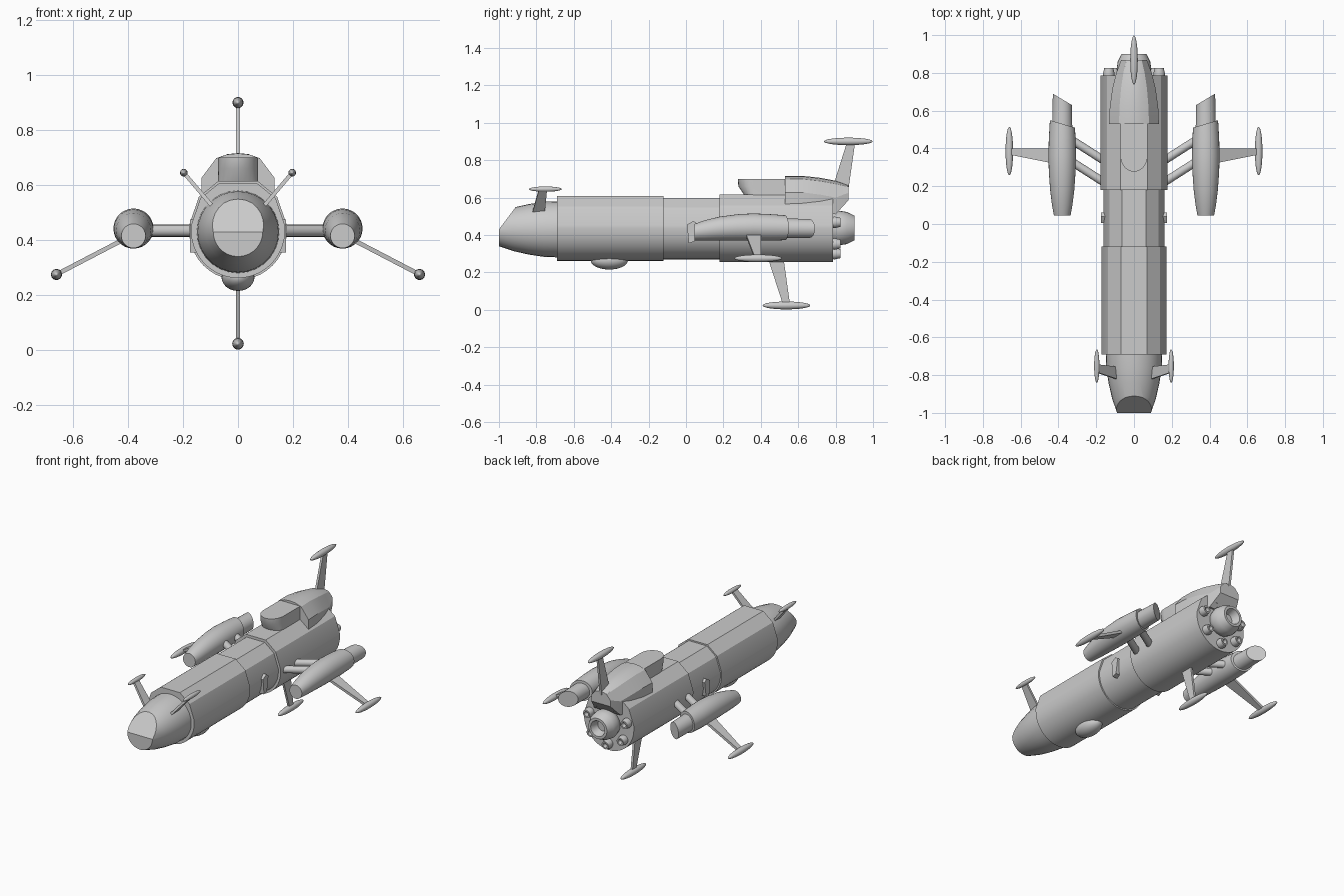
import bpy, bmesh
from math import pi, sin, cos, radians
from mathutils import Vector

cube = bpy.data.objects.get("Cube")
if cube:
    bpy.data.objects.remove(cube, do_unlink=True)

grey = bpy.data.materials.new("hull_grey")
grey.use_nodes = True
grey.diffuse_color = (0.6, 0.6, 0.6, 1)
grey.node_tree.nodes["Principled BSDF"].inputs["Base Color"].default_value = (0.6, 0.6, 0.6, 1)

AXIS = 0.435  # height of the hull axis


def finish(name, bm, angle=25):
    bmesh.ops.recalc_face_normals(bm, faces=bm.faces[:])
    mesh = bpy.data.meshes.new(name)
    bm.to_mesh(mesh)
    bm.free()
    mesh.materials.append(grey)
    obj = bpy.data.objects.new(name, mesh)
    bpy.context.collection.objects.link(obj)
    bpy.ops.object.select_all(action="DESELECT")
    obj.select_set(True)
    bpy.context.view_layer.objects.active = obj
    bpy.ops.object.shade_smooth_by_angle(angle=radians(angle))
    return obj


def loft(name, rings, cut=None, angle=25):
    """Skin closed rings of points, cap both ends, optionally slice by a plane."""
    bm = bmesh.new()
    loops = [[bm.verts.new(p) for p in ring] for ring in rings]
    for a, b in zip(loops, loops[1:]):
        for i in range(len(a)):
            j = (i + 1) % len(a)
            bm.faces.new((a[i], a[j], b[j], b[i]))
    bm.faces.new(loops[0])
    bm.faces.new(loops[-1])
    if cut:
        geom = bm.verts[:] + bm.edges[:] + bm.faces[:]
        res = bmesh.ops.bisect_plane(bm, geom=geom, plane_co=cut[0],
                                     plane_no=cut[1], clear_outer=True)
        edges = [e for e in res["geom_cut"] if isinstance(e, bmesh.types.BMEdge)]
        bmesh.ops.holes_fill(bm, edges=edges, sides=0)
    return finish(name, bm, angle)


def circle(x, y, z, r, n=28):
    return [(x + r * cos(2 * pi * i / n), y, z + r * sin(2 * pi * i / n)) for i in range(n)]


def lathe(name, x, z, profile):
    return loft(name, [circle(x, y, z, r) for y, r in profile])


def ellipsoid(name, centre, radii):
    bm = bmesh.new()
    bmesh.ops.create_uvsphere(bm, u_segments=24, v_segments=16, radius=1)
    for v in bm.verts:
        v.co = Vector(centre) + Vector(c * r for c, r in zip((v.co.x, v.co.z, v.co.y), (radii[0], radii[1], radii[2])))
    return finish(name, bm, 60)


def hull_section(y, w, up, down):
    """Faceted upper half, round lower half."""
    upper = [(1, 0.1), (0.8, 0.68), (0.4, 1), (-0.4, 1), (-0.8, 0.68), (-1, 0.1)]
    pts = [(w * x, y, AXIS + up * z) for x, z in upper]
    n = 20
    pts += [(-w * cos(pi * i / n), y, AXIS - down * sin(pi * i / n)) for i in range(n + 1)]
    return pts


def fin(name, root, tip, thick, pod_len, pod_r):
    """Tapered blade between (x, z, y0, y1) stations, ending in a slender pod."""
    (x0, z0, a0, b0), (x1, z1, a1, b1) = root, tip
    n = Vector((z1 - z0, 0, x0 - x1)).normalized() * thick / 2
    rings = []
    for x, z, a, b in (root, tip):
        p, q = Vector((x, a, z)), Vector((x, b, z))
        rings.append([p + n, q + n, q - n, p - n])
    loft(name + "_blade", rings)
    return lambda y: ellipsoid(name + "_pod", (x1, y, z1), (pod_r, pod_len / 2, pod_r))


# Main hull: three stepped segments
for name, y0, y1, w, up, down in (
        ("forward_hull", -0.69, -0.12, 0.171, 0.172, 0.173),
        ("middle_hull", -0.13, 0.2, 0.162, 0.163, 0.165),
        ("aft_hull", 0.18, 0.785, 0.178, 0.18, 0.18)):
    loft(name, [hull_section(y, w, up, down) for y in (y0, y1)])

# Nose with an angled windscreen cut
nose = ((-0.68, 0.15), (-0.76, 0.147), (-0.84, 0.135), (-0.92, 0.117), (-1.0, 0.09))
loft("nose", [circle(0, y, 0.43, r) for y, r in nose],
     cut=((0, -1.0, 0.43), (0, -0.12, 0.09)))

# Belly blister
ellipsoid("belly_blister", (0, -0.41, 0.265), (0.06, 0.1, 0.05))

# Engine bells: one large, seven small around it
lathe("main_engine", 0, 0.437, ((0.76, 0.06), (0.79, 0.084), (0.82, 0.092), (0.86, 0.086),
                                (0.9, 0.066), (0.9, 0.05), (0.85, 0.034)))
for i in range(7):
    a = -pi / 2 + 2 * pi * i / 7
    lathe("small_engine_%d" % (i + 1), 0.137 * cos(a), 0.437 + 0.137 * sin(a),
          ((0.77, 0.026), (0.795, 0.031), (0.825, 0.024), (0.825, 0.015), (0.8, 0.01)))

# Dorsal fairing, narrowing toward the tail
shape = [(-1, 0), (-1, 0.5), (-0.6, 0.9), (-0.3, 0.98), (0, 1),
         (0.3, 0.98), (0.6, 0.9), (1, 0.5), (1, 0)]
rings = []
for y, w, base, top in ((0.53, 0.132, 0.54, 0.715), (0.62, 0.128, 0.54, 0.716), (0.72, 0.114, 0.525, 0.705),
                        (0.8, 0.094, 0.51, 0.69), (0.868, 0.068, 0.585, 0.665)):
    rings.append([(w * x, y, base + (top - base) * z) for x, z in shape])
loft("dorsal_fairing", rings, angle=22)

# Rounded housing ahead of the fairing
rings = []
for z, front in ((0.56, 0.335), (0.6, 0.32), (0.66, 0.28), (0.7, 0.277)):
    arc = [(-0.072 * cos(pi * i / 12), 0.36 - (0.36 - front) * sin(pi * i / 12), z) for i in range(13)]
    rings.append(arc + [(0.072, 0.56, z), (-0.072, 0.56, z)])
loft("dorsal_housing", rings, angle=35)

# Tail and belly fins
fin("dorsal_fin", (0, 0.64, 0.78, 0.868), (0, 0.9, 0.862, 0.905), 0.014, 0.26, 0.02)(0.868)
fin("belly_fin", (0, 0.27, 0.44, 0.522), (0, 0.023, 0.52, 0.557), 0.014, 0.255, 0.021)(0.537)

for s, side in ((1, "left"), (-1, "right")):
    px = 0.38 * s
    # Outboard nacelle: arched body and slanted exhaust
    body = ((0.045, 0.044, 0.415), (0.1, 0.054, 0.424), (0.18, 0.064, 0.434), (0.28, 0.071, 0.44),
            (0.36, 0.073, 0.442), (0.45, 0.071, 0.44), (0.57, 0.064, 0.438))
    loft(side + "_nacelle", [circle(px, y, z, r) for y, r, z in body],
         cut=((px, 0.53, 0.44), (-0.3 * s, 1, 0)))
    loft(side + "_exhaust", [circle(px, 0.48, 0.436, 0.054), circle(px, 0.72, 0.434, 0.049)],
         cut=((px, 0.66, 0.44), (-0.6 * s, 1, 0)))

    # Nacelle struts
    for k, (y_out, y_in) in enumerate(((0.445, 0.33), (0.33, 0.215))):
        a, b = Vector((0.33 * s, y_out, 0.434)), Vector((0.15 * s, y_in, 0.434))
        along = (a - b).normalized()
        across = Vector((-along.y, along.x, 0))
        loft("%s_strut_%d" % (side, k + 1),
             [[p + 0.022 * (across * cos(pi * i / 8) + Vector((0, 0, sin(pi * i / 8))))
               for i in range(16)] for p in (b, a)])

    # Outrigger and nose fins
    fin(side + "_outrigger", (0.42 * s, 0.4, 0.32, 0.4), (0.66 * s, 0.275, 0.368, 0.4),
        0.016, 0.256, 0.02)(0.386)
    fin(side + "_nose_fin", (0.095 * s, 0.525, -0.82, -0.755), (0.197 * s, 0.645, -0.786, -0.743),
        0.014, 0.176, 0.014)(-0.752)

    # Small shield-shaped plate on the hull side
    outline = [(0.005, 0.455), (0.04, 0.475), (0.06, 0.46), (0.045, 0.365), (0.015, 0.355)]
    loft(side + "_side_plate", [[(x * s, y, z) for y, z in outline] for x in (0.14, 0.175)])
